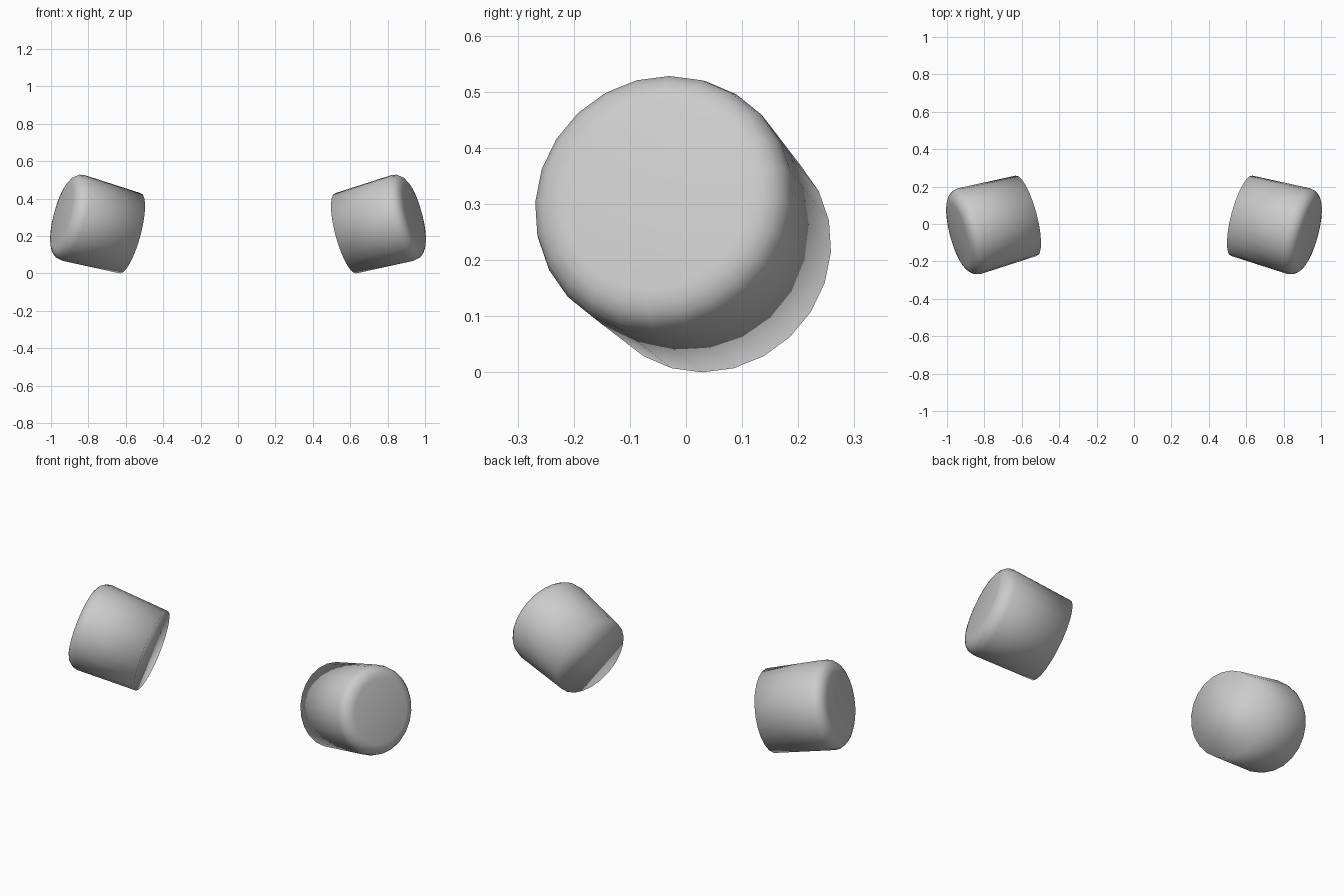
import bpy, bmesh, math
from mathutils import Vector, Matrix

if "Cube" in bpy.data.objects:
    bpy.data.objects.remove(bpy.data.objects["Cube"])

SIDES = 24
# (distance along axis, radius), from the flat inner end to the rounded outer end
PROFILE = [(0.0, 0.222), (0.325, 0.237), (0.352, 0.232),
           (0.372, 0.217), (0.384, 0.197), (0.389, 0.172)]
AXIS = Vector((0.934, -0.252, 0.252)).normalized()
BASE = Vector((0.576, 0.044, 0.215))


def make_cup(name, side):
    bm = bmesh.new()
    frame = Matrix.Translation(BASE) @ AXIS.to_track_quat('Z', 'Y').to_matrix().to_4x4()
    rings = []
    for t, r in PROFILE:
        ring = []
        for i in range(SIDES):
            a = 2 * math.pi * i / SIDES
            p = frame @ Vector((r * math.cos(a), r * math.sin(a), t))
            p.x *= side
            ring.append(bm.verts.new(p))
        rings.append(ring)
    # side wall and rounded edge
    for lo, hi in zip(rings, rings[1:]):
        for i in range(SIDES):
            j = (i + 1) % SIDES
            bm.faces.new((lo[i], lo[j], hi[j], hi[i]))
    # flat ends
    bm.faces.new(rings[0][::-1])
    bm.faces.new(rings[-1])
    bmesh.ops.recalc_face_normals(bm, faces=bm.faces[:])
    for f in bm.faces:
        f.smooth = True
    mesh = bpy.data.meshes.new(name)
    bm.to_mesh(mesh)
    bm.free()
    obj = bpy.data.objects.new(name, mesh)
    bpy.context.collection.objects.link(obj)


# mirrored pair of tilted cups
make_cup("right_cup", 1)
make_cup("left_cup", -1)
